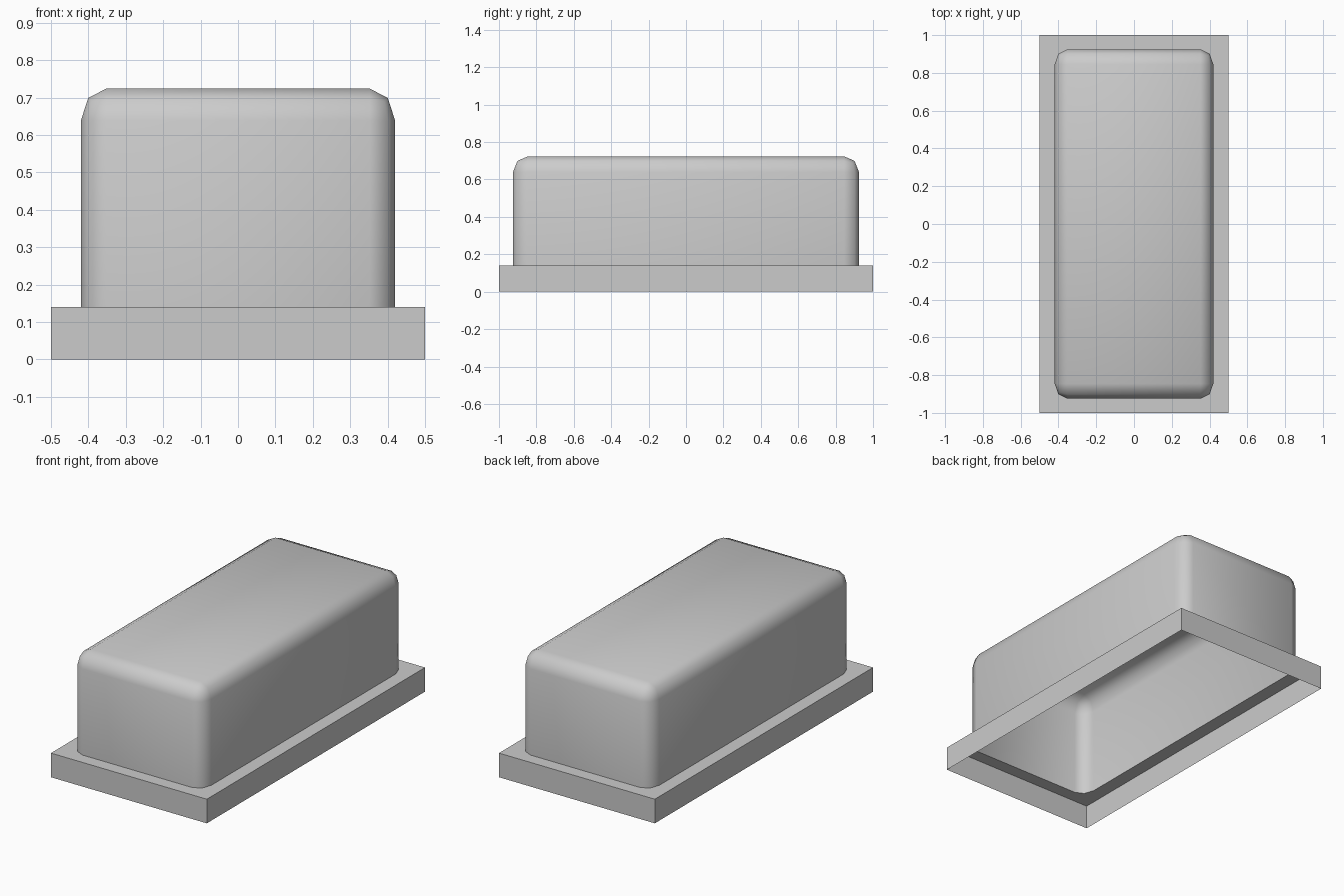
import bpy
import bmesh
from mathutils import Vector

cube = bpy.data.objects.get("Cube")
if cube:
    bpy.data.objects.remove(cube, do_unlink=True)

HALF_X, HALF_Y = 0.42, 0.925      # cover half sizes
LEDGE, TOP = 0.14, 0.724          # cover bottom and top heights
RADIUS = Vector((0.068, 0.08, 0.085))

grey = bpy.data.materials.new("plain grey")
grey.use_nodes = True
colour = (0.6, 0.6, 0.6, 1)
grey.diffuse_color = colour
grey.node_tree.nodes["Principled BSDF"].inputs["Base Color"].default_value = colour


def add_object(name, bm, smooth):
    for face in bm.faces:
        face.smooth = smooth
    mesh = bpy.data.meshes.new(name)
    bm.to_mesh(mesh)
    bm.free()
    mesh.materials.append(grey)
    obj = bpy.data.objects.new(name, mesh)
    bpy.context.collection.objects.link(obj)
    return obj


def lowest(bm, z):
    return [e for e in bm.edges if all(abs(v.co.z - z) < 1e-4 for v in e.verts)]


# Rounded cover: bevelled in units of its radius, then scaled, open below
bm = bmesh.new()
bmesh.ops.create_cube(bm, size=2)
height = TOP - LEDGE
for v in bm.verts:
    v.co.x *= HALF_X / RADIUS.x
    v.co.y *= HALF_Y / RADIUS.y
    v.co.z = (v.co.z + 1) / 2 * height / RADIUS.z
floor = [f for f in bm.faces if f.normal.z < -0.9]
bmesh.ops.delete(bm, geom=floor, context="FACES")
edges = [e for e in bm.edges if not e.is_boundary]
bmesh.ops.bevel(bm, geom=edges, offset=1, segments=2, profile=0.5, affect="EDGES")
bmesh.ops.scale(bm, vec=RADIUS, verts=bm.verts)
bmesh.ops.translate(bm, vec=(0, 0, LEDGE), verts=bm.verts)
bmesh.ops.recalc_face_normals(bm, faces=bm.faces)
if max(bm.faces, key=lambda f: f.calc_center_median().z).normal.z < 0:
    bmesh.ops.reverse_faces(bm, faces=bm.faces)
opening = [(e.verts[0].co.copy(), e.verts[1].co.copy()) for e in lowest(bm, LEDGE)]
add_object("rounded_cover", bm, True)

# Rim: thin outer walls and a flat ledge reaching the cover
bm = bmesh.new()
bmesh.ops.create_cube(bm, size=1)
for v in bm.verts:
    v.co = Vector((v.co.x, v.co.y * 2, (v.co.z + 0.5) * LEDGE))
caps = [f for f in bm.faces if abs(f.normal.z) > 0.9]
bmesh.ops.delete(bm, geom=caps, context="FACES_ONLY")
loops = lowest(bm, LEDGE)
inner = [bm.edges.new([bm.verts.new(p) for p in pair]) for pair in opening]
bmesh.ops.remove_doubles(bm, verts=list({v for e in inner for v in e.verts}), dist=1e-4)
bmesh.ops.triangle_fill(bm, edges=lowest(bm, LEDGE), use_beauty=True, normal=(0, 0, 1))
bmesh.ops.recalc_face_normals(bm, faces=bm.faces)
if any(f.normal.z < -0.9 for f in bm.faces):
    bmesh.ops.reverse_faces(bm, faces=bm.faces)
add_object("base_rim", bm, False)
